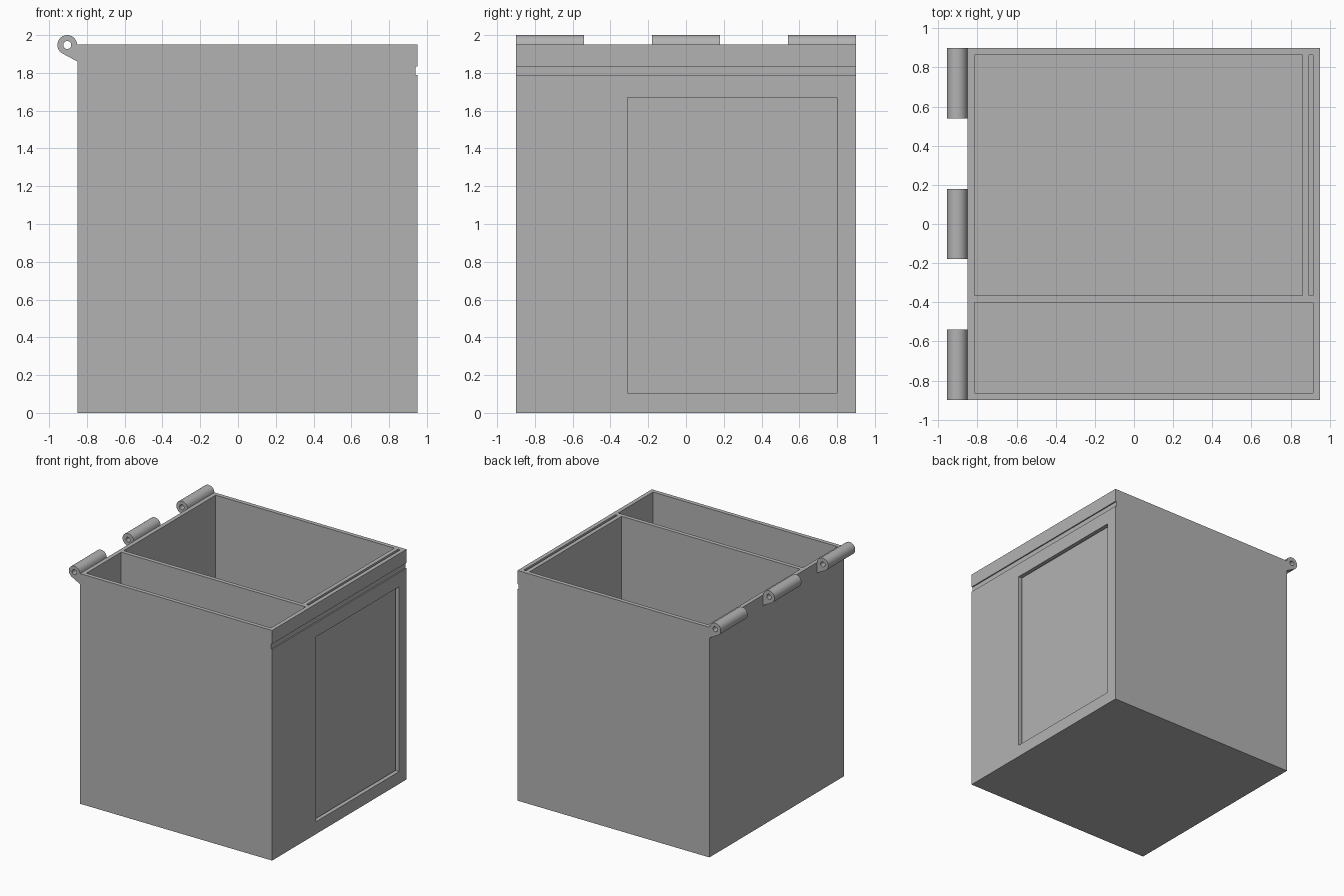
import bpy, bmesh
from math import sin, cos, atan2, radians

cube = bpy.data.objects.get("Cube")
if cube:
    bpy.data.objects.remove(cube, do_unlink=True)

grey = bpy.data.materials.new("plain_grey")
grey.use_nodes = True
colour = (0.45, 0.45, 0.45, 1)
grey.diffuse_color = colour
grey.node_tree.nodes["Principled BSDF"].inputs["Base Color"].default_value = colour


def finish(name, bm):
    bmesh.ops.recalc_face_normals(bm, faces=bm.faces)
    mesh = bpy.data.meshes.new(name)
    bm.to_mesh(mesh)
    bm.free()
    mesh.materials.append(grey)
    obj = bpy.data.objects.new(name, mesh)
    bpy.context.collection.objects.link(obj)
    return obj


def box(name, x, y, z):
    bm = bmesh.new()
    bmesh.ops.create_cube(bm, size=1)
    for v in bm.verts:
        v.co = [lo_hi[c > 0] for lo_hi, c in zip((x, y, z), v.co)]
    return finish(name, bm)


def select_only(obj):
    bpy.ops.object.select_all(action='DESELECT')
    obj.select_set(True)
    bpy.context.view_layer.objects.active = obj


# Box body
LEFT, RIGHT, HALF, TOP, WALL = -0.85, 0.95, 0.9, 1.95, 0.035
body = box("box_body", (LEFT, RIGHT), (-HALF, HALF), (0, TOP))

# Compartments, card slot, window and latch groove
deep = (WALL, TOP + 0.1)
rear = (-0.365, HALF - WALL)
cuts = {
    "rear_compartment": ((LEFT + WALL, 0.86), rear, deep),
    "front_compartment": ((LEFT + WALL, RIGHT - WALL), (-HALF + WALL, -0.4), deep),
    "card_slot": ((0.895, RIGHT - WALL), rear, deep),
    "window": ((0.905, 1.1), (-0.31, 0.8), (0.105, 1.67)),
    "latch_groove": ((0.94, 1.1), (-1, 1), (1.79, 1.835)),
}
for name, (x, y, z) in cuts.items():
    cutter = box(name + "_cutter", x, y, z)
    cutter.hide_render = True
    mod = body.modifiers.new(name, 'BOOLEAN')
    mod.operation = 'DIFFERENCE'
    mod.solver = 'EXACT'
    mod.object = cutter
    select_only(body)
    bpy.ops.object.modifier_apply(modifier=mod.name)
    bpy.data.objects.remove(cutter, do_unlink=True)

# Hinge profile: round barrel with a sloping foot against the wall
CX, CZ, R, HOLE = -0.904, 1.948, 0.052, 0.021
TANGENT, STEPS = 242, 32
outer = [(CX + R * cos(a), CZ + R * sin(a))
         for a in (radians(TANGENT * i / STEPS) for i in range(1, STEPS + 1))]
corners = [outer[-1], (LEFT, 1.86), (LEFT, CZ)]
for (x0, z0), (x1, z1) in zip(corners, corners[1:]):
    for i in range(1, 7):
        t = i / 6
        outer.append((x0 + (x1 - x0) * t, z0 + (z1 - z0) * t))
angles = [atan2(z - CZ, x - CX) for x, z in outer]
inner = [(CX + HOLE * cos(a), CZ + HOLE * sin(a)) for a in angles]


def hinge(name, y0, y1):
    bm = bmesh.new()
    rings = [[bm.verts.new((x, y, z)) for x, z in loop]
             for loop, y in ((outer, y0), (outer, y1), (inner, y1), (inner, y0))]
    n = len(outer)
    for k in range(4):
        a, b = rings[k], rings[(k + 1) % 4]
        for i in range(n):
            j = (i + 1) % n
            bm.faces.new((a[i], a[j], b[j], b[i]))
    obj = finish(name, bm)
    select_only(obj)
    bpy.ops.object.shade_smooth_by_angle(angle=radians(30))


# Three evenly spaced hinge knuckles
LENGTH = HALF * 2 / 5
for i, place in enumerate(("front", "middle", "back")):
    start = -HALF + 2 * i * LENGTH
    hinge(place + "_hinge_knuckle", start, start + LENGTH)
